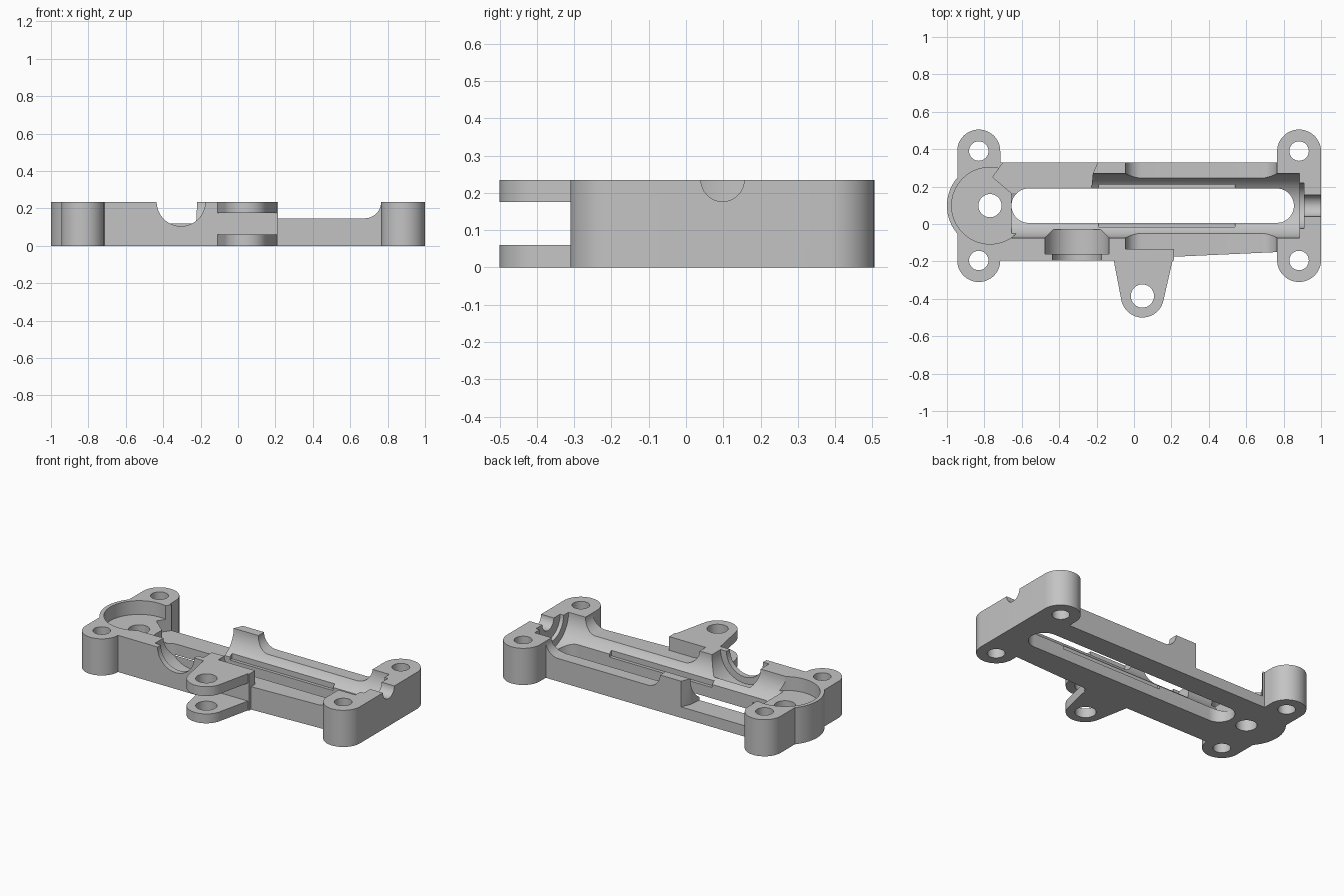
import bpy, bmesh, math
from mathutils import Vector

cube = bpy.data.objects.get("Cube")
if cube:
    bpy.data.objects.remove(cube, do_unlink=True)

H = 0.235      # full height
LOW = 0.147    # lowered side walls and pocket floor
CY = 0.098     # centre line of the channel

grey = bpy.data.materials.new("plain grey")
grey.use_nodes = True
grey.diffuse_color = (0.55, 0.55, 0.55, 1)
grey.node_tree.nodes["Principled BSDF"].inputs["Base Color"].default_value = (0.55, 0.55, 0.55, 1)


def prism(name, pts, lo, hi, axis="z"):
    """Extrude a closed 2D profile along an axis."""
    place = {"z": lambda u, v, w: (u, v, w),
             "y": lambda u, v, w: (u, w, v),
             "x": lambda u, v, w: (w, u, v)}[axis]
    bm = bmesh.new()
    base = bm.faces.new([bm.verts.new(place(u, v, lo)) for u, v in pts])
    new = bmesh.ops.extrude_face_region(bm, geom=[base])["geom"]
    bmesh.ops.translate(bm, vec=Vector(place(0, 0, hi - lo)),
                        verts=[g for g in new if isinstance(g, bmesh.types.BMVert)])
    bmesh.ops.recalc_face_normals(bm, faces=bm.faces[:])
    mesh = bpy.data.meshes.new(name)
    bm.to_mesh(mesh)
    bm.free()
    mesh.materials.append(grey)
    obj = bpy.data.objects.new(name, mesh)
    bpy.context.collection.objects.link(obj)
    return obj


def arc(cx, cy, r, a0, a1, n=24):
    return [(cx + r * math.cos(math.radians(a0 + (a1 - a0) * i / n)),
             cy + r * math.sin(math.radians(a0 + (a1 - a0) * i / n))) for i in range(n + 1)]


def circle(cx, cy, r, n=48):
    return arc(cx, cy, r, 0, 360, n)[:-1]


def rect(x0, x1, y0, y1):
    return [(x0, y0), (x1, y0), (x1, y1), (x0, y1)]


def trough(c, r):
    """Half-round profile open at the top."""
    return arc(c, H, r, 180, 360, 32) + [(c + r, H + 0.1), (c - r, H + 0.1)]


def combine(target, tool, operation):
    mod = target.modifiers.new(operation.lower(), "BOOLEAN")
    mod.operation = operation
    mod.solver = "EXACT"
    mod.object = tool
    bpy.context.view_layer.objects.active = target
    bpy.ops.object.modifier_apply(modifier=mod.name)
    bpy.data.objects.remove(tool, do_unlink=True)


def add(*args):
    combine(body, prism("addition", *args), "UNION")


def cut(*args):
    combine(body, prism("cutter", *args), "DIFFERENCE")


# Main housing with its slightly tapered front edge
body = prism("housing", [(-0.84, -0.195), (0.215, -0.195), (0.215, -0.175), (0.765, -0.15),
                         (0.85, -0.15), (0.85, 0.328), (-0.84, 0.328)], 0, H)

# Rounded end blocks and the round pivot end
for cx, r in ((-0.83, 0.115), (0.8825, 0.1175)):
    add(arc(cx, 0.505 - r, r, 0, 180) + arc(cx, -0.31 + r, r, 180, 360), 0, H)
add(circle(-0.77, CY, 0.23, 64), 0, H)

# Forked lug on the front
add([(-0.115, -0.16)] + arc(0.045, -0.385, 0.115, 192, 348) + [(0.205, -0.2), (0.213, -0.16)], 0, H)
cut(rect(-0.3, 0.4, -0.6, -0.195), 0.06, 0.175)
cut(circle(0.045, -0.385, 0.062), -0.1, H + 0.1)

# Lowered side walls with filleted ends
R = H - LOW
x1 = 0.765
right_end = [(x1, H + 0.1), (x1, H)] + arc(x1 - R, H, R, 0, -90, 12)[1:]
left_end = arc(-0.045 + R, H, R, 270, 180, 12) + [(-0.045, H + 0.1)]
cut(right_end + left_end, -0.135, 0.6, "y")
cut(right_end + [(0.215, LOW), (0.215, H + 0.1)], -0.19, 0, "y")

# Long half-round channel, its through slot and the shallow recess
cut(trough(CY, 0.172), -0.655, 0.885, "x")
cut(arc(-0.563, CY, 0.092, 90, 270) + arc(0.763, CY, 0.092, 270, 450), -0.1, H + 0.1)
cut(rect(-0.19, 0.54, -0.015, 0.21), 0.07, H)

# Stepped half-round outlet on the end block
cut(trough(CY, 0.122), 0.85, 0.91, "x")
cut(trough(CY, 0.058), 0.9, 1.1, "x")

# Stepped half-round notch in the front wall
cut(trough(-0.305, 0.13), -0.3, -0.1, "y")
cut(trough(-0.305, 0.172), -0.16, -0.03, "y")

# Round pocket with its pivot hole
cut(circle(-0.77, CY, 0.205, 64), LOW, H + 0.1)
cut(circle(-0.77, CY, 0.062), -0.1, H)

# Angled opening in the back wall
cut([(-0.70, 0.328), (-0.755, 0.25), (-0.655, 0.165), (-0.23, 0.165),
     (-0.22, 0.27), (-0.195, 0.328), (-0.19, 0.36), (-0.70, 0.36)], 0.07, H + 0.1)

# Screw holes in the four corners
for x in (-0.83, 0.8825):
    for y in (0.39, -0.195):
        cut(circle(x, y, 0.052, 32), -0.1, H + 0.1)

# Smooth the rounded surfaces, keep edges sharp
bpy.ops.object.select_all(action="DESELECT")
body.select_set(True)
bpy.context.view_layer.objects.active = body
bpy.ops.object.shade_smooth_by_angle(angle=math.radians(30))
